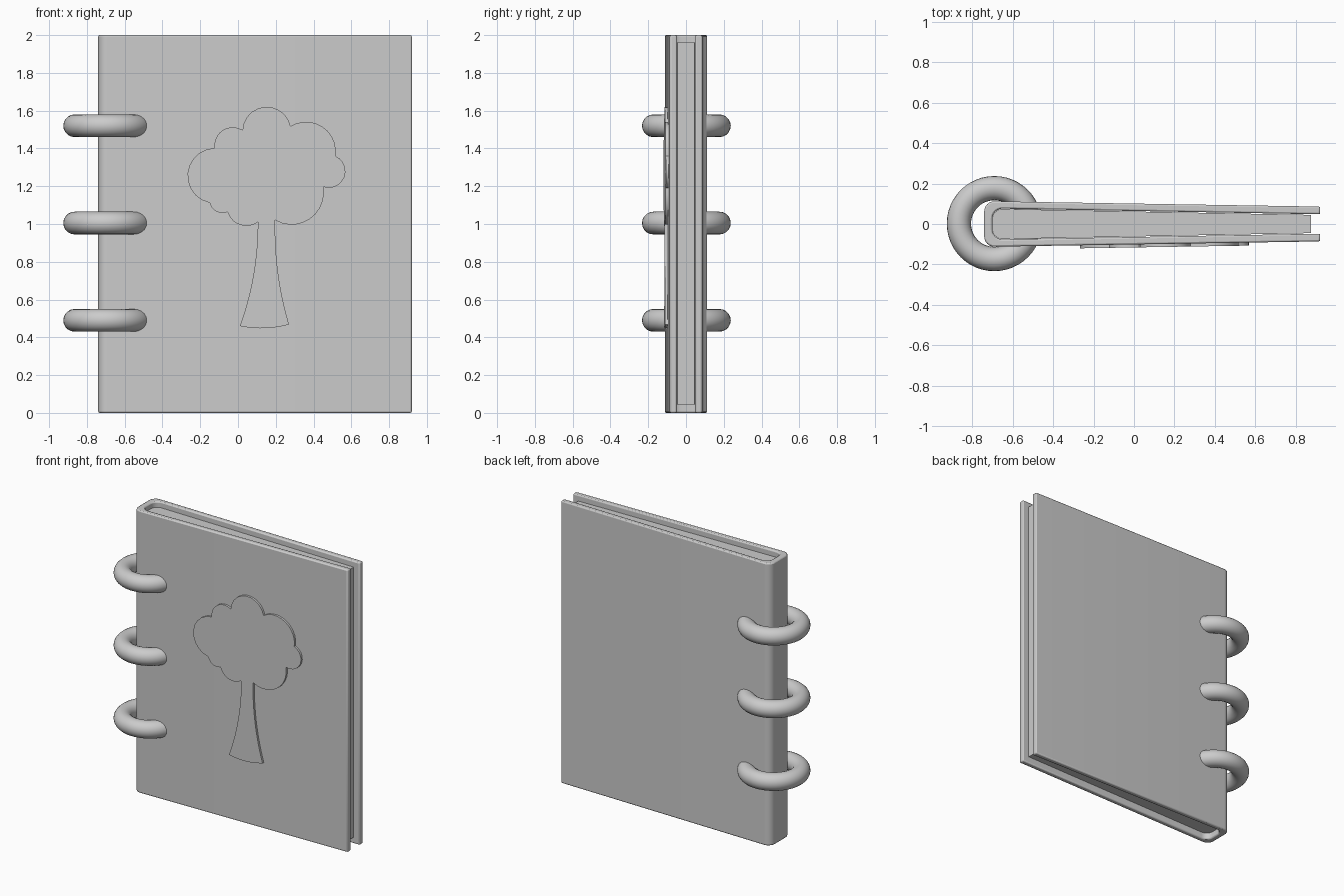
import bpy, bmesh, math
from mathutils import Vector

cube = bpy.data.objects.get("Cube")
if cube:
    bpy.data.objects.remove(cube, do_unlink=True)

grey = bpy.data.materials.new("plain_grey")
grey.use_nodes = True
grey.diffuse_color = (0.6, 0.6, 0.6, 1)
grey.node_tree.nodes["Principled BSDF"].inputs["Base Color"].default_value = (0.6, 0.6, 0.6, 1)


def finish(obj):
    obj.data.materials.append(grey)
    bpy.ops.object.select_all(action="DESELECT")
    obj.select_set(True)
    bpy.context.view_layer.objects.active = obj
    bpy.ops.object.shade_smooth_by_angle(angle=math.radians(35))


def prism(name, base, offset, bevel=0):
    """Solid made by sweeping a closed outline along offset."""
    bm = bmesh.new()
    face = bm.faces.new([bm.verts.new(p) for p in base])
    swept = bmesh.ops.extrude_face_region(bm, geom=[face])["geom"]
    bmesh.ops.translate(bm, vec=offset,
                        verts=[v for v in swept if isinstance(v, bmesh.types.BMVert)])
    bmesh.ops.recalc_face_normals(bm, faces=bm.faces)
    mesh = bpy.data.meshes.new(name)
    bm.to_mesh(mesh)
    bm.free()
    obj = bpy.data.objects.new(name, mesh)
    bpy.context.collection.objects.link(obj)
    if bevel:
        mod = obj.modifiers.new("soft_edges", "BEVEL")
        mod.width, mod.segments = bevel, 2
        mod.limit_method, mod.angle_limit = "ANGLE", math.radians(40)
    finish(obj)
    return obj


def wrap(left, left_half, right, right_half, radius, steps=8):
    """Half outline from the open end to the spine, with a rounded spine corner."""
    pts = [(right, right_half)]
    for i in range(steps + 1):
        a = math.pi / 2 * (1 + i / steps)
        pts.append((left + radius * (1 + math.cos(a)),
                    left_half + radius * (math.sin(a) - 1)))
    return pts


def mirrored(half):
    return half + [(x, -y) for x, y in reversed(half)]


# Cover: one sheet folded around the spine
outer = mirrored(wrap(-0.74, 0.112, 0.92, 0.086, 0.05))
inner = mirrored(wrap(-0.70, 0.076, 0.92, 0.048, 0.05))
prism("cover", [(x, y, 0) for x, y in outer + inner[::-1]], (0, 0, 2), 0.008)

# Page block, slightly shorter than the cover
pages = mirrored(wrap(-0.70, 0.074, 0.875, 0.045, 0.05))
prism("pages", [(x, y, 0.045) for x, y in pages], (0, 0, 1.915))

# Binding rings
for label, z in (("lower", 0.49), ("middle", 1.005), ("upper", 1.52)):
    bpy.ops.mesh.primitive_torus_add(location=(-0.69, 0.002, z), major_radius=0.175,
                                     minor_radius=0.06, major_segments=48, minor_segments=20)
    ring = bpy.context.object
    ring.name = label + "_ring"
    finish(ring)


# Raised tree on the front cover
def arc(a, m, b, steps=10):
    """Points of the circle arc from a through m, stopping short of b."""
    a, m, b = Vector(a), Vector(m), Vector(b)
    d = 2 * (a.x * (m.y - b.y) + m.x * (b.y - a.y) + b.x * (a.y - m.y))
    sa, sm, sb = a.dot(a), m.dot(m), b.dot(b)
    c = Vector(((sa * (m.y - b.y) + sm * (b.y - a.y) + sb * (a.y - m.y)) / d,
                (sa * (b.x - m.x) + sm * (a.x - b.x) + sb * (m.x - a.x)) / d))
    start, mid, end = (math.atan2(p.y - c.y, p.x - c.x) for p in (a, m, b))
    sweep = (end - start) % math.tau
    if (mid - start) % math.tau > sweep:
        sweep -= math.tau
    r = (a - c).length
    return [(c.x + r * math.cos(start + sweep * i / steps),
             c.y + r * math.sin(start + sweep * i / steps)) for i in range(steps)]


# Corners with the bulge point that follows each one
tree = [((0.01, 0.46), (0.13, 0.448)),      # trunk foot
        ((0.27, 0.468), (0.215, 0.72)),     # trunk right side
        ((0.197, 1.02), (0.394, 1.037)),    # leaf lobes
        ((0.452, 1.196), (0.568, 1.27)),
        ((0.516, 1.36), (0.463, 1.503)),
        ((0.278, 1.518), (0.145, 1.62)),
        ((0.024, 1.497), (-0.087, 1.492)),
        ((-0.124, 1.402), (-0.267, 1.265)),
        ((-0.15, 1.112), (-0.115, 1.067)),
        ((-0.055, 1.064), (0.02, 0.993)),
        ((0.105, 1.01), (0.085, 0.75))]     # trunk left side
outline = []
for i, (corner, bulge) in enumerate(tree):
    outline += arc(corner, bulge, tree[(i + 1) % len(tree)][0])
slope = (0.112 - 0.086) / (0.92 + 0.69)
prism("tree_emblem", [(x, -0.107 + slope * (x + 0.69), z) for x, z in outline], (0, -0.02, 0))
